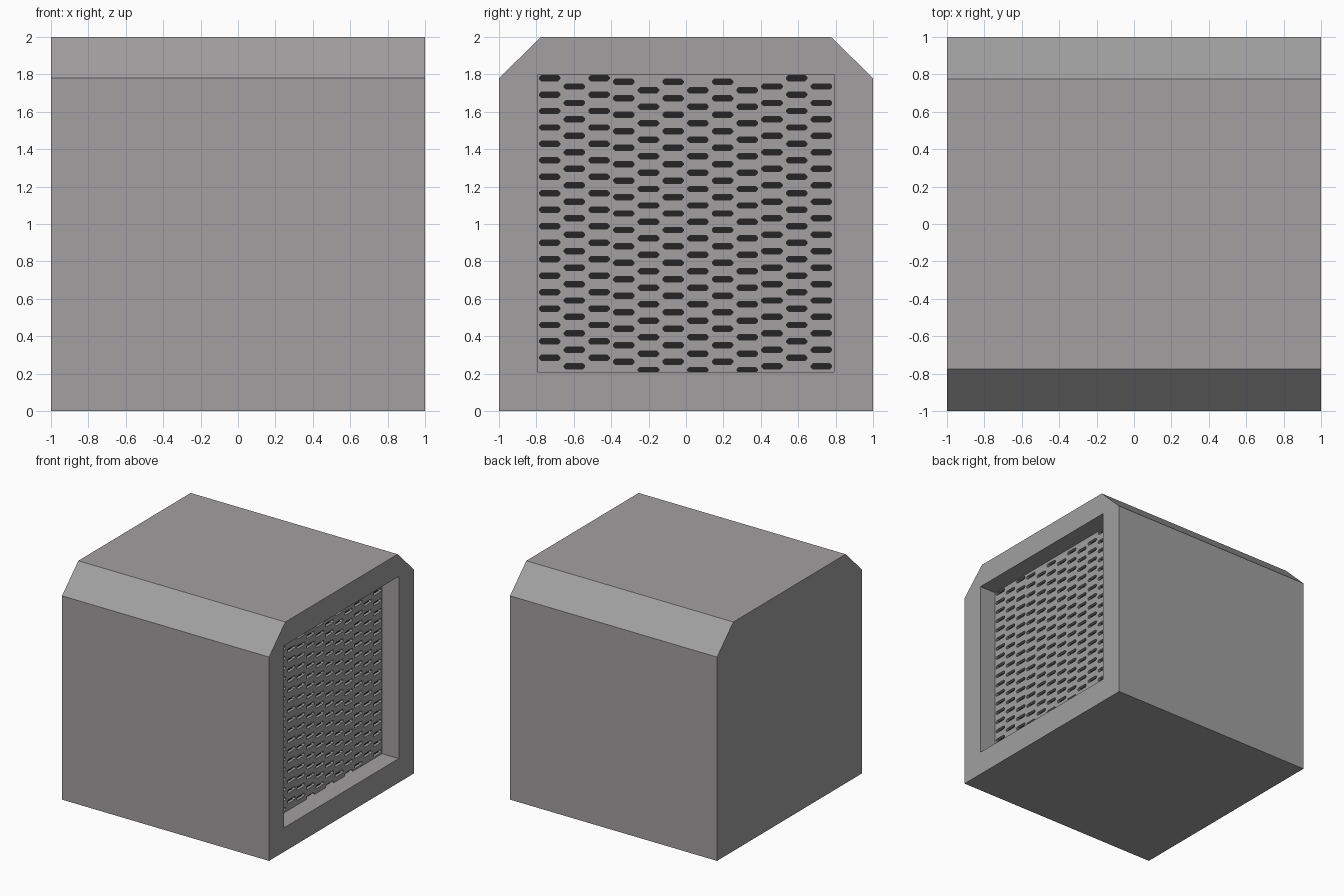
import bpy, bmesh

if "Cube" in bpy.data.objects:
    bpy.data.objects.remove(bpy.data.objects["Cube"])

def material(name, c):
    m = bpy.data.materials.new(name)
    m.diffuse_color = (*c, 1)
    m.use_nodes = True
    m.node_tree.nodes["Principled BSDF"].inputs["Base Color"].default_value = m.diffuse_color
    return m

grey = material("warm grey", (0.36, 0.35, 0.35))
dark = material("near black", (0.018, 0.018, 0.018))

Y0, Y1, Z0, Z1 = -0.795, 0.79, 0.21, 1.80   # recess opening
PX = 0.84                                   # panel plane
SLOT_DEPTH = 0.025

def finish(name, bm, mat):
    me = bpy.data.meshes.new(name)
    bm.to_mesh(me)
    bm.free()
    ob = bpy.data.objects.new(name, me)
    me.materials.append(mat)
    bpy.context.collection.objects.link(ob)
    return ob

# Housing: chamfered profile extruded along x, open recess on the right face
bm = bmesh.new()
profile = [(-1, 0), (1, 0), (1, 1.78), (0.775, 2), (-0.775, 2), (-1, 1.78)]
left = [bm.verts.new((-1, y, z)) for y, z in profile]
right = [bm.verts.new((1, y, z)) for y, z in profile]
bm.faces.new(left[::-1])
for i in range(6):
    j = (i + 1) % 6
    bm.faces.new((left[i], left[j], right[j], right[i]))
opening = [(Y0, Z0), (Y1, Z0), (Y1, Z1), (Y0, Z1)]
rim = [bm.verts.new((1, y, z)) for y, z in opening]
inner = [bm.verts.new((PX, y, z)) for y, z in opening]
bm.faces.new((right[0], right[1], rim[1], rim[0]))
bm.faces.new((right[1], right[2], rim[2], rim[1]))
bm.faces.new((right[2], right[3], right[4], right[5], rim[3], rim[2]))
bm.faces.new((right[5], right[0], rim[0], rim[3]))
for i in range(4):
    j = (i + 1) % 4
    bm.faces.new((rim[i], rim[j], inner[j], inner[i]))
finish("housing", bm, grey)

# Grille: columns of cells, each with a chamfered slot cut through it
bm = bmesh.new()
tops = [1.78, 1.735, 1.78, 1.76, 1.715, 1.76, 1.715, 1.76, 1.715, 1.735, 1.78, 1.735]
ROWS, STEP = 18, 0.088
HW, HH, CUT = 0.055, 0.0145, 0.010
W = (Y1 - Y0) / len(tops)

def vert(x, y, z):
    return bm.verts.new((x, y, min(max(z, Z0), Z1)))

for c, top in enumerate(tops):
    ya, yb = Y0 + c * W, Y0 + (c + 1) * W
    yc = (ya + yb) / 2
    for r in range(ROWS):
        zc = top - r * STEP
        za = Z0 if r == ROWS - 1 else zc - STEP / 2
        zb = Z1 if r == 0 else zc + STEP / 2
        corner = [vert(PX, y, z) for y, z in ((ya, za), (yb, za), (yb, zb), (ya, zb))]
        ring = []
        for sy, sz in ((-1, -1), (1, -1), (1, 1), (-1, 1)):
            side = (yc + sy * HW, zc + sz * (HH - CUT))
            flat = (yc + sy * (HW - CUT), zc + sz * HH)
            ring += [side, flat] if sy * sz > 0 else [flat, side]
        hole = [vert(PX, y, z) for y, z in ring]
        back = [vert(PX - SLOT_DEPTH, y, z) for y, z in ring]
        for i in range(4):
            j = (i + 1) % 4
            bm.faces.new((corner[i], corner[j], hole[2 * j], hole[2 * i + 1]))
            bm.faces.new((corner[i], hole[2 * i + 1], hole[2 * i]))
        for i in range(8):
            j = (i + 1) % 8
            bm.faces.new((hole[i], hole[j], back[j], back[i]))
bmesh.ops.remove_doubles(bm, verts=bm.verts[:], dist=1e-5)
bmesh.ops.dissolve_degenerate(bm, edges=bm.edges[:], dist=1e-5)
finish("grille_panel", bm, grey)

# Dark backing seen through the slots
bm = bmesh.new()
bm.faces.new([bm.verts.new((PX - SLOT_DEPTH, y, z)) for y, z in opening])
finish("grille_backing", bm, dark)
